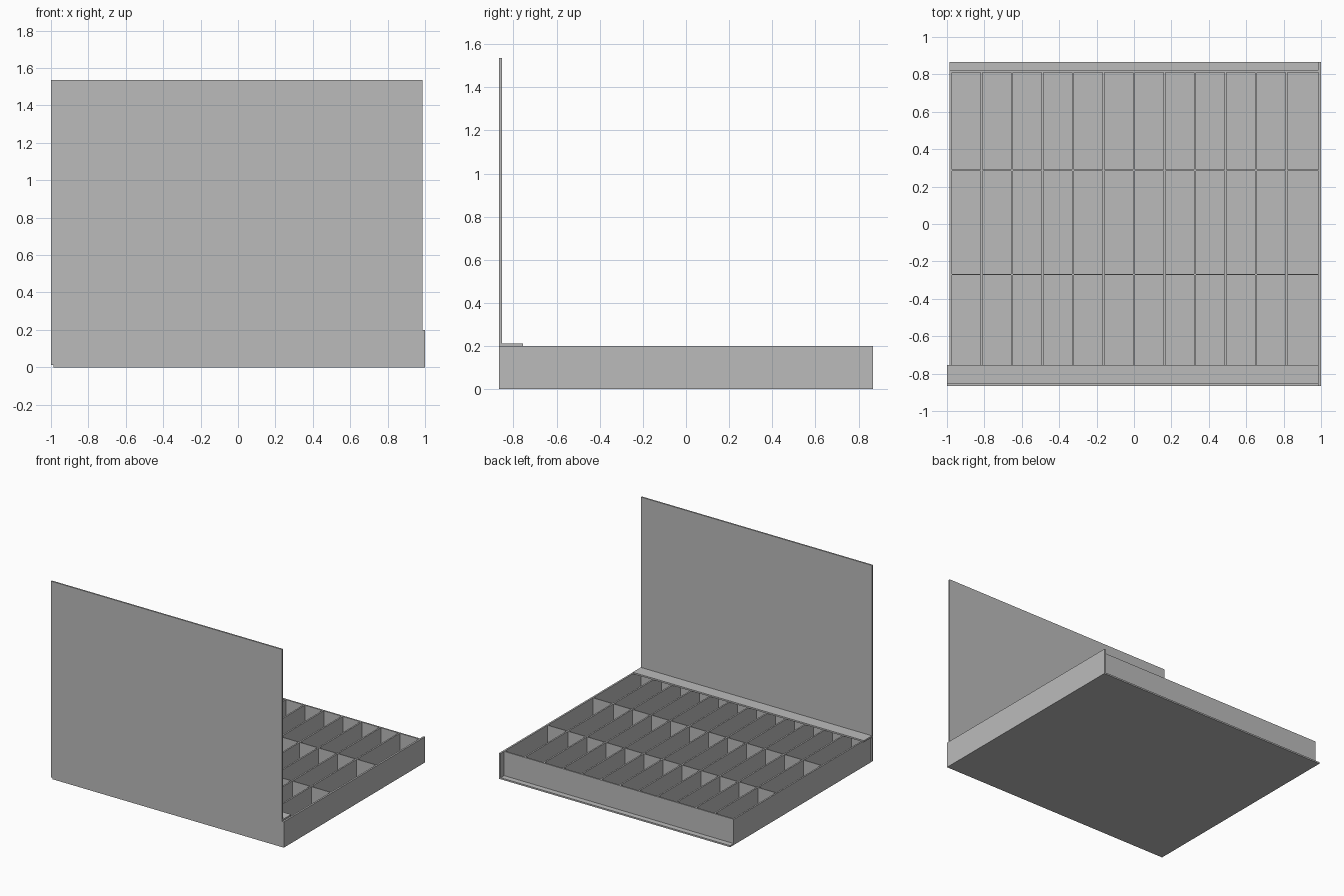
import bpy

if "Cube" in bpy.data.objects:
    bpy.data.objects.remove(bpy.data.objects["Cube"])

grey = bpy.data.materials.new("plain_grey")
grey.diffuse_color = (0.5, 0.5, 0.5, 1)
grey.use_nodes = True
grey.node_tree.nodes["Principled BSDF"].inputs["Base Color"].default_value = grey.diffuse_color


def box(name, x0, x1, y0, y1, z0, z1):
    bpy.ops.mesh.primitive_cube_add(size=1, location=((x0 + x1) / 2, (y0 + y1) / 2, (z0 + z1) / 2))
    ob = bpy.context.object
    ob.name = name
    ob.scale = (x1 - x0, y1 - y0, z1 - z0)
    bpy.ops.object.transform_apply(location=False, rotation=False, scale=True)
    ob.data.materials.append(grey)
    return ob


T = 0.012      # board thickness
Y = 0.866      # half depth
H = 0.2        # tray height
IN = 0.986     # inner face of the right wall

# Tray base and its overlapping walls
box("base_board", -IN, 1, -Y, Y, 0, T)
box("front_wall", -1, IN, -Y, -Y + T, T, H)
box("right_wall", IN, 1, -Y, Y, T, H)
box("left_wall", -IN, -IN + T, -Y + T, 0.811, T, H)
box("back_wall", -IN, IN, 0.811, 0.823, T, H)

# Fixed ledge and upright lid
box("hinge_ledge", -1, IN, -Y + T, -0.755, H, H + T)
box("open_lid", -1, IN, -Y, -Y + T, H, 1.535)

# Long dividers making twelve columns
COLS = 12
pitch = 0.1632
for i in range(1, COLS):
    x = (i - COLS / 2) * pitch
    box("long_divider", x - T / 2, x + T / 2, -Y + T, 0.811, T, H)

# Short cross dividers making three rows in each column
for y in (-0.27, 0.287):
    for i in range(COLS):
        x0 = (i - COLS / 2) * pitch + T / 2
        x1 = x0 + pitch - T
        if i == 0:
            x0 = -IN + T
        if i == COLS - 1:
            x1 = IN
        box("cross_divider", x0, x1, y - 0.004, y + 0.004, T, H)
